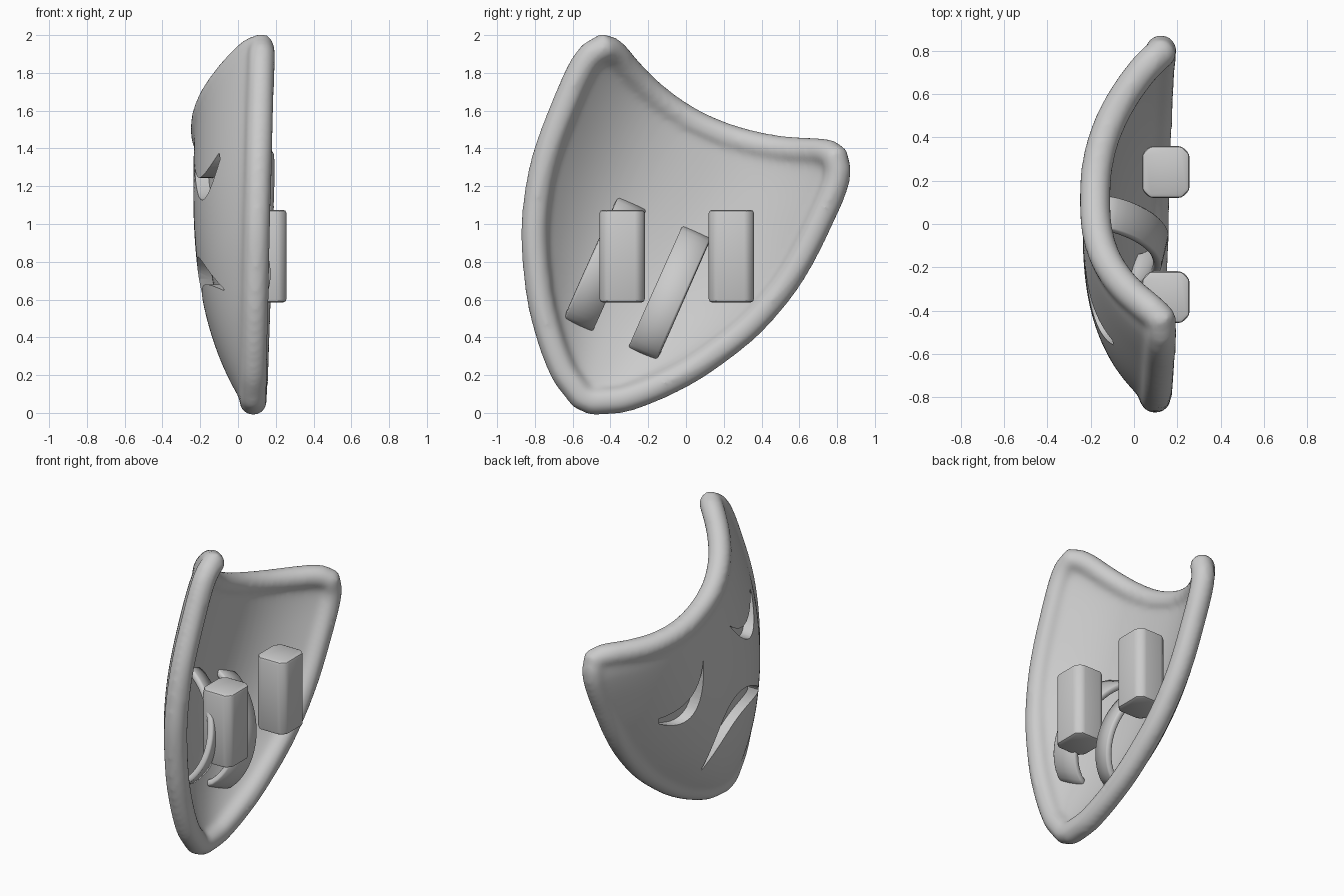
import bpy, bmesh, math
from mathutils import Vector

cube = bpy.data.objects.get("Cube")
if cube:
    bpy.data.objects.remove(cube, do_unlink=True)

grey = bpy.data.materials.new("light_grey")
grey.use_nodes = True
grey.diffuse_color = (0.6, 0.6, 0.6, 1)
grey.node_tree.nodes["Principled BSDF"].inputs["Base Color"].default_value = (0.6, 0.6, 0.6, 1)

# Half width of the face at heights along its own axis (chin to brow)
WIDTH = [(0, .03), (.05, .18), (.18, .39), (.30, .525), (.43, .635),
         (.60, .715), (.80, .74), (.95, .73), (1, .68)]
LEAN = math.atan2(.405, .914)


def half_width(f):
    """Smooth width profile: cubic through the table with averaged slopes."""
    f = min(max(f, 0), 1)
    last = len(WIDTH) - 1

    def slope(i):
        (a, wa), (b, wb) = WIDTH[max(i - 1, 0)], WIDTH[min(i + 1, last)]
        return (wb - wa) / (b - a)

    i = next(k for k in range(last) if f <= WIDTH[k + 1][0])
    (a, wa), (b, wb) = WIDTH[i], WIDTH[i + 1]
    h, t = b - a, (f - a) / (b - a)
    blend = t * t * (3 - 2 * t)
    return (wa + (wb - wa) * blend
            + h * t * (1 - t) * ((1 - t) * slope(i) - t * slope(i + 1)))


def place(x, u, v):
    """Depth, height along the leaning axis and side offset to a point."""
    c, s = math.cos(LEAN), math.sin(LEAN)
    return Vector((x, -.54 + s * u + c * v, .03 + c * u - s * v))


def surface(f, s):
    corner = max(0, (abs(s) - .86) / .14) ** 2
    # The brow corner on the front side reaches a little higher
    lift = .175 + (.035 if s < 0 else 0)
    u = .045 + 1.565 * f + f * (lift * s * s - .035 * corner)
    x = .08 + .046 * f - .306 * (1 - (1 - f) ** 3) * (1 - abs(s) ** 2.4)
    return x, u, s * half_width(f)


def depth_at(u, v):
    f = u / 1.7
    for _ in range(6):
        s = v / half_width(f)
        f = (u - .045) / (1.565 + .175 * s * s)
    return surface(f, s)[0]


def sheet_faces(bm, rows):
    vs = [[bm.verts.new(p) for p in row] for row in rows]
    for r0, r1 in zip(vs, vs[1:]):
        for i in range(len(r0) - 1):
            bm.faces.new((r0[i], r0[i + 1], r1[i + 1], r1[i]))


def sheet_object(name, sheets):
    """One sheet of points, or two sheets joined around their borders."""
    bm = bmesh.new()
    for rows in sheets:
        sheet_faces(bm, rows)
    if len(sheets) == 2:
        bmesh.ops.bridge_loops(bm, edges=[e for e in bm.edges if e.is_boundary])
    bmesh.ops.recalc_face_normals(bm, faces=bm.faces)
    me = bpy.data.meshes.new(name)
    bm.to_mesh(me)
    bm.free()
    me.materials.append(grey)
    ob = bpy.data.objects.new(name, me)
    bpy.context.collection.objects.link(ob)
    return ob


def activate(ob):
    bpy.ops.object.select_all(action='DESELECT')
    ob.select_set(True)
    bpy.context.view_layer.objects.active = ob


def modify(ob, kind, **settings):
    m = ob.modifiers.new(kind.title(), kind)
    for key, value in settings.items():
        setattr(m, key, value)
    activate(ob)
    bpy.ops.object.modifier_apply(modifier=m.name)


def smooth(ob, degrees=35):
    activate(ob)
    bpy.ops.object.shade_smooth_by_angle(angle=math.radians(degrees))


# Curved face shell
N = 44
heights = [(i / N) ** 1.4 for i in range(N + 1)]
sides = [-1 + 2 * i / N for i in range(N + 1)]
shell = sheet_object("face_shell", [[[place(*surface(f, s)) for s in sides] for f in heights]])
modify(shell, 'SOLIDIFY', thickness=.1, offset=0)

# Thick rounded rim
path = [surface(f, 1) for f in heights]
path += [surface(1, s) for s in reversed(sides[1:-1])]
path += [surface(f, -1) for f in reversed(heights)]
curve = bpy.data.curves.new("rim", 'CURVE')
curve.dimensions = '3D'
curve.bevel_depth = .074
curve.bevel_resolution = 4
spline = curve.splines.new('POLY')
spline.points.add(len(path) - 1)
for point, p in zip(spline.points, path):
    point.co = (*place(*p), 1)
spline.use_cyclic_u = True
rim = bpy.data.objects.new("rim", curve)
bpy.context.collection.objects.link(rim)
curve.materials.append(grey)
activate(rim)
bpy.ops.object.convert(target='MESH')

# Blend the rim softly into the shell
activate(rim)
shell.select_set(True)
bpy.context.view_layer.objects.active = shell
bpy.ops.object.join()
modify(shell, 'REMESH', mode='VOXEL', voxel_size=.016, use_smooth_shade=True)
modify(shell, 'SMOOTH', factor=.5, iterations=14)


# Eye and mouth hollows, cut as crescents between an upper and a lower arc
def bezier(a, b, c, t):
    return [(1 - t) ** 2 * p + 2 * t * (1 - t) * q + t * t * r for p, q, r in zip(a, b, c)]


def carve(start, upper, lower, end, last):
    steps, columns, outer, floor = 16, 4, [], []
    for i in range(steps + 1):
        t = .02 + (last - .02) * i / steps
        hi, lo = bezier(start, upper, end, t), bezier(start, lower, end, t)
        row = [[h + (l - h) * j / columns for h, l in zip(hi, lo)] for j in range(columns + 1)]
        floor.append([place(depth_at(u, v) + .02, u, v) for v, u in row])
        outer.append([place(-.6, u, v) for v, u in row])
    cutter = sheet_object("cutter", [floor, outer])
    cutter.hide_render = True
    modify(shell, 'BOOLEAN', object=cutter, operation='DIFFERENCE', solver='EXACT')
    bpy.data.objects.remove(cutter, do_unlink=True)


for side, tip in ((-1, 1.26), (1, 1.18)):
    carve((side * .15, 1.35), (side * .29, 1.07), (side * .33, .79), (side * .59, tip), .92)
carve((-.38, .5), (0, 1.2), (0, .84), (.34, .48), .98)
smooth(shell, 40)

# Two arched straps inside the shell
for name, mid in (("front_strap", -.205), ("back_strap", .17)):
    rows = []
    for i in range(25):
        t = i / 24
        row = []
        for v in (mid - .082, mid + .082):
            base = depth_at(.39, v) * (1 - t) + depth_at(1.08, v) * t
            row.append(place(base + .02 + .205 * (4 * t * (1 - t)) ** .7, .39 + .69 * t, v))
        rows.append(row)
    strap = sheet_object(name, [rows])
    modify(strap, 'SOLIDIFY', thickness=.04, offset=0)
    modify(strap, 'BEVEL', width=.008, segments=1)
    smooth(strap, 50)

# Two blocks with chamfered uprights and softened ends
for name, y in (("front_block", -.338), ("back_block", .24)):
    bpy.ops.mesh.primitive_cube_add(size=1, location=(.147, y, .83))
    block = bpy.context.object
    block.name = name
    block.scale = (.22, .24, .49)
    bpy.ops.object.transform_apply(location=False, rotation=False, scale=True)
    block.data.materials.append(grey)
    bm = bmesh.new()
    bm.from_mesh(block.data)
    uprights = [e for e in bm.edges if abs(e.verts[0].co.z - e.verts[1].co.z) > .1]
    bmesh.ops.bevel(bm, geom=uprights, offset=.036, segments=1, affect='EDGES')
    bm.to_mesh(block.data)
    bm.free()
    modify(block, 'BEVEL', width=.018, segments=2)
    smooth(block, 40)
